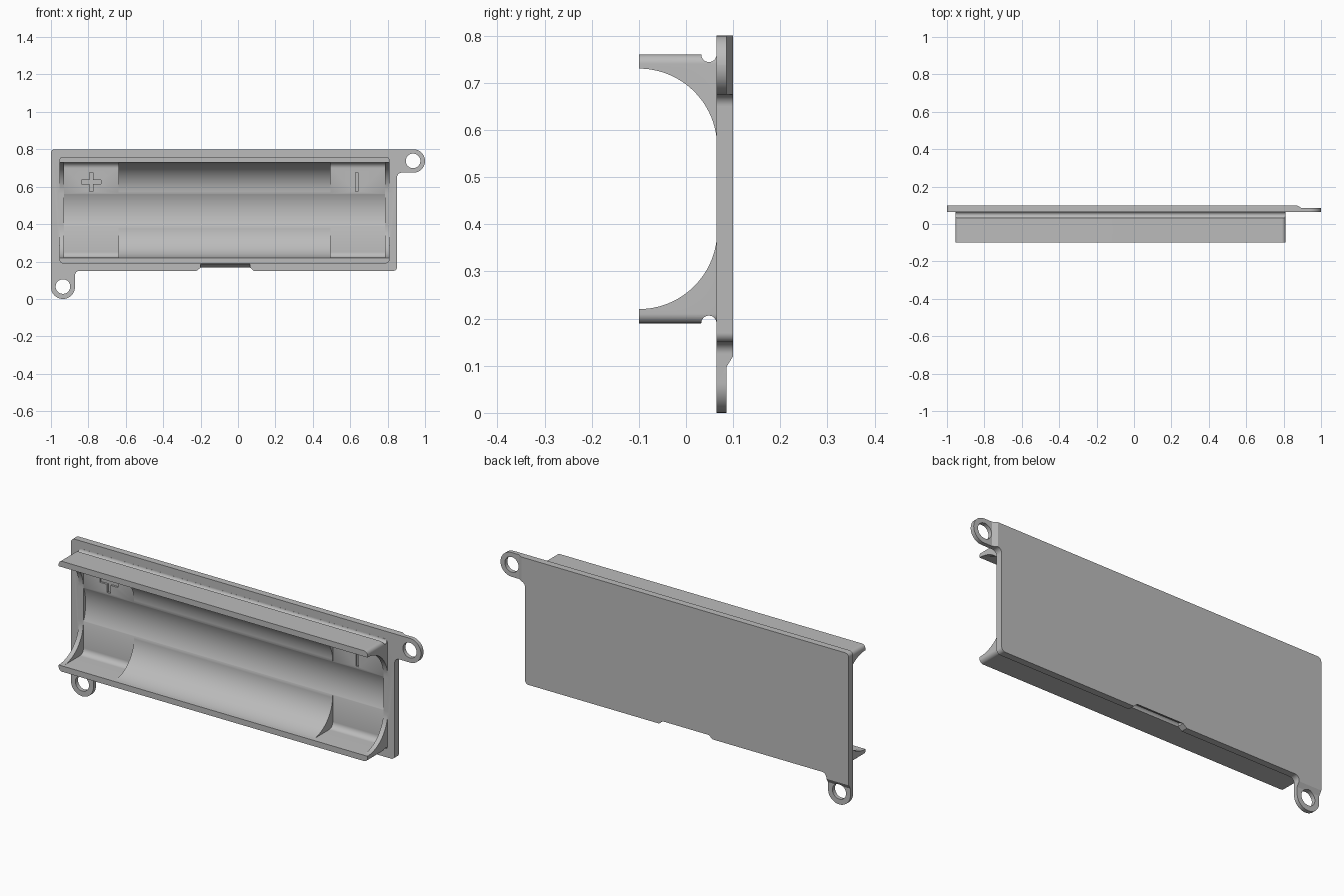
import bpy, bmesh, math
from mathutils import Vector

cube = bpy.data.objects.get("Cube")
if cube:
    bpy.data.objects.remove(cube, do_unlink=True)

grey = bpy.data.materials.new("plain_grey")
grey.use_nodes = True
grey.diffuse_color = (0.5, 0.5, 0.5, 1)
grey.node_tree.nodes["Principled BSDF"].inputs["Base Color"].default_value = (0.5, 0.5, 0.5, 1)


def rounded(corners, steps=10):
    """Turn (a, b, radius) corners into an outline with filleted corners."""
    out = []
    for i, (a, b, r) in enumerate(corners):
        p = Vector((a, b))
        if r == 0:
            out.append(p)
            continue
        u = (Vector(corners[i - 1][:2]) - p).normalized()
        v = (Vector(corners[(i + 1) % len(corners)][:2]) - p).normalized()
        # right-angled corners: quarter circle around p + r(u + v)
        for k in range(steps + 1):
            t = math.pi / 2 * k / steps
            out.append(p + r * (u * (1 - math.sin(t)) + v * (1 - math.cos(t))))
    return out


def circle(a, b, r, n=48):
    return [(a + r * math.cos(2 * math.pi * k / n), b + r * math.sin(2 * math.pi * k / n))
            for k in range(n)]


def prism(name, outline, axis, lo, hi):
    """Extrude an outline along one axis; the outline uses the other two in order."""
    bm = bmesh.new()
    rings = []
    for t in (lo, hi):
        ring = []
        for a, b in outline:
            co = [a, b]
            co.insert("xyz".index(axis), t)
            ring.append(bm.verts.new(co))
        rings.append(ring)
        bm.faces.new(ring)
    n = len(outline)
    for i in range(n):
        j = (i + 1) % n
        bm.faces.new((rings[0][i], rings[0][j], rings[1][j], rings[1][i]))
    bmesh.ops.recalc_face_normals(bm, faces=bm.faces)
    mesh = bpy.data.meshes.new(name)
    bm.to_mesh(mesh)
    bm.free()
    mesh.materials.append(grey)
    obj = bpy.data.objects.new(name, mesh)
    bpy.context.collection.objects.link(obj)
    return obj


def combine(target, tool, operation="DIFFERENCE"):
    mod = target.modifiers.new("shape", "BOOLEAN")
    mod.operation = operation
    mod.solver = "EXACT"
    mod.object = tool
    bpy.context.view_layer.objects.active = target
    bpy.ops.object.modifier_apply(modifier=mod.name)
    bpy.data.objects.remove(tool, do_unlink=True)


def box(x0, x1, z0, z1):
    return [(x0, z0), (x1, z0), (x1, z1), (x0, z1)]


MID = 0.475       # height of the cell axis
FRONT = -0.1
FLOOR = 0.066
END_L, END_R = -0.955, 0.81

# Back plate with two mounting ears
tray = prism("battery_tray", rounded([
    (-1, 0.8, 0.02), (1, 0.8, 0.062), (1, 0.675, 0.062), (0.85, 0.675, 0.025),
    (0.85, 0.15, 0.02), (-0.872, 0.15, 0.025), (-0.872, 0, 0.063), (-1, 0, 0.063)]),
    "y", 0.065, 0.1)

# Ears are thinner at the back, and drilled
combine(tray, prism("ear_step", [(0.868, 0.101), (0.895, 0.086), (1.1, 0.086),
                                 (1.1, 0.15), (0.868, 0.15)], "z", 0.6, 0.9))
combine(tray, prism("ear_step", [(0.101, 0.122), (0.086, 0.098), (0.086, -0.1),
                                 (0.15, -0.1), (0.15, 0.122)], "x", -1.1, -0.8))
for x, z in ((0.936, 0.738), (-0.936, 0.066)):
    combine(tray, prism("ear_hole", circle(x, z, 0.039), "y", 0, 0.2))

# Pry notch in the lower edge
combine(tray, prism("notch", [(-0.235, 0.14), (-0.2, 0.167), (0.065, 0.167), (0.095, 0.14)],
                    "y", 0, 0.2))
combine(tray, prism("notch_slope", [(0.06, 0.189), (0.1, 0.167), (0.1, 0.14), (0.06, 0.14)],
                    "x", -0.2, 0.065))

# Holder block with seal grooves along its top and bottom
block = prism("holder", rounded([(END_L, 0.19, 0.02), (END_R, 0.19, 0.02),
                                 (END_R, 0.76, 0.02), (END_L, 0.76, 0.02)]),
              "y", FRONT, 0.075)
for z in (0.19, 0.76):
    combine(block, prism("seal_groove", circle(0.0485, z, 0.0162, 32), "x", -1.2, 1.2))
combine(tray, block, "UNION")

# Main scoop with large rounded corners, through both ends
combine(tray, prism("scoop", [(-0.3, 0.22), (-0.3, 0.73)] + rounded([
    (FRONT, 0.73, 0), (FLOOR, 0.73, 0.166), (FLOOR, 0.22, 0.166), (FRONT, 0.22, 0)], 24),
    "x", END_L - 0.005, END_R + 0.005))

# Squarer finger pockets near each end
for x0, x1 in ((-0.93, -0.64), (0.495, 0.785)):
    combine(tray, prism("pocket", rounded([
        (-0.3, 0.221, 0), (-0.3, 0.729, 0), (FLOOR + 0.001, 0.729, 0.03),
        (FLOOR + 0.001, 0.221, 0.03)]), "x", x0, x1))

# Shallow round channel for the cell along the floor
combine(tray, prism("channel", circle(0.085 - 0.22, MID, 0.22, 96), "x", -0.93, 0.785))

# Engraved polarity marks
cx, cz, arm, w = -0.785, 0.625, 0.052, 0.01
plus = [(-arm, -w), (-w, -w), (-w, -arm), (w, -arm), (w, -w), (arm, -w),
        (arm, w), (w, w), (w, arm), (-w, arm), (-w, w), (-arm, w)]
combine(tray, prism("plus", [(cx + a, cz + b) for a, b in plus], "y", 0.03, 0.077))
combine(tray, prism("minus", box(0.627, 0.641, 0.573, 0.676), "y", 0.03, 0.077))

# Smooth curved faces, crisp edges
bpy.ops.object.select_all(action="DESELECT")
tray.select_set(True)
bpy.context.view_layer.objects.active = tray
bpy.ops.object.shade_smooth_by_angle(angle=math.radians(25))
